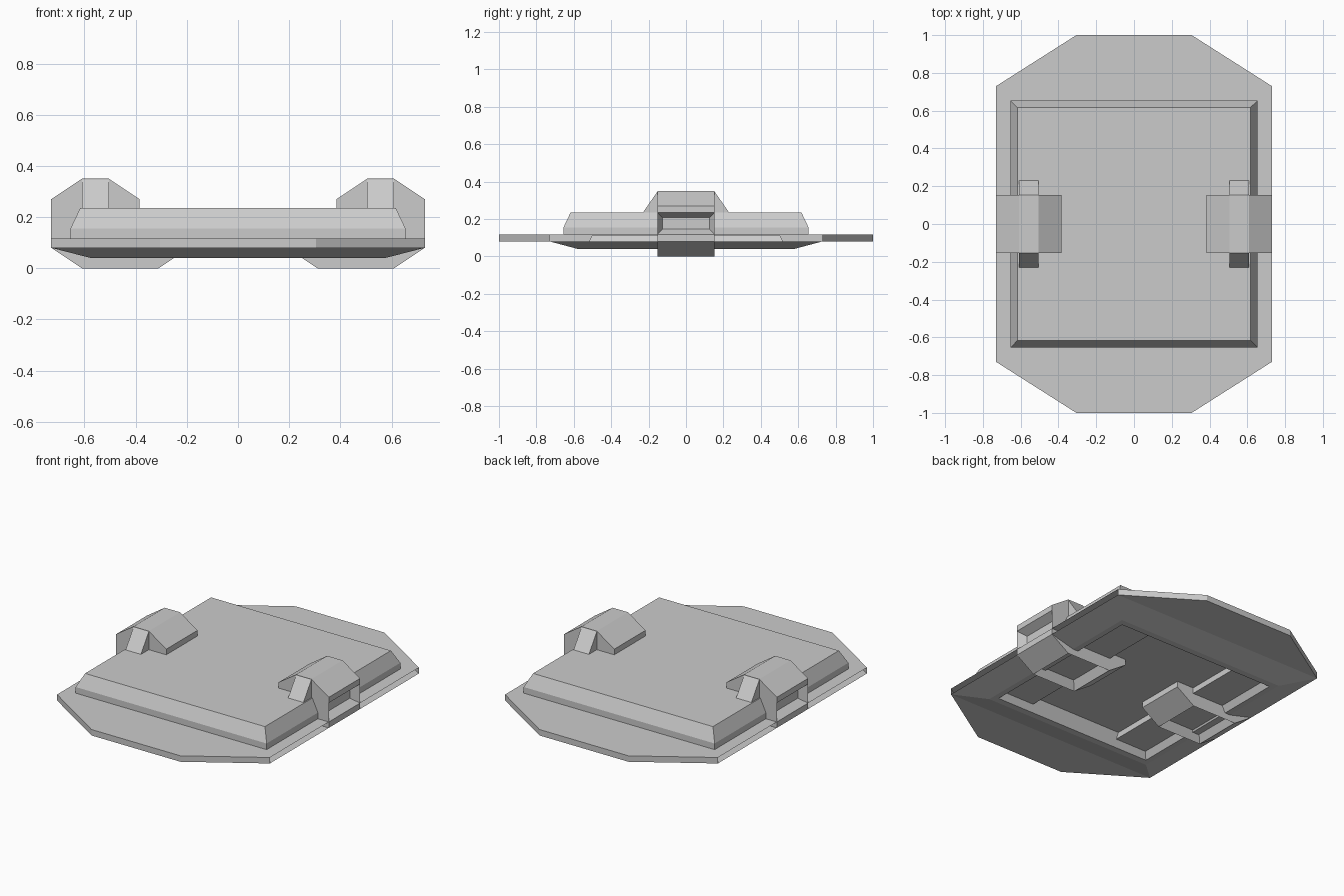
import bpy, bmesh

if "Cube" in bpy.data.objects:
    bpy.data.objects.remove(bpy.data.objects["Cube"])


def finish(bm, name):
    bmesh.ops.recalc_face_normals(bm, faces=bm.faces)
    mesh = bpy.data.meshes.new(name)
    bm.to_mesh(mesh)
    bm.free()
    obj = bpy.data.objects.new(name, mesh)
    bpy.context.collection.objects.link(obj)
    return obj


def prism(points, half, axis):
    """Extrude a closed profile: axis 'y' takes (x, z), 'x' takes (y, z)."""
    bm = bmesh.new()

    def place(p, d):
        return (p[0], d, p[1]) if axis == 'y' else (d, p[0], p[1])

    a = [bm.verts.new(place(p, half[0])) for p in points]
    b = [bm.verts.new(place(p, half[1])) for p in points]
    n = len(points)
    bm.faces.new(a)
    bm.faces.new(b[::-1])
    for i in range(n):
        bm.faces.new((a[i], b[i], b[(i + 1) % n], a[(i + 1) % n]))
    bmesh.ops.recalc_face_normals(bm, faces=bm.faces)
    return bm


def mirror_x(obj):
    mod = obj.modifiers.new("mirror", 'MIRROR')
    mod.use_axis[0] = True


# Base plate: square rings from recess ceiling, round the rim, to the raised panel
rings = [(.50, .50, .115), (.54, .54, .04), (.575, .58, .04), (.73, .73, .08),
         (.73, .73, .117), (.655, .655, .117), (.655, .655, .155), (.617, .617, .235)]
bm = bmesh.new()
loops = [[bm.verts.new((sx * x, sy * y, z))
          for sx, sy in ((-1, -1), (1, -1), (1, 1), (-1, 1))] for x, y, z in rings]
for lo, hi in zip(loops, loops[1:]):
    for i in range(4):
        j = (i + 1) % 4
        bm.faces.new((lo[i], lo[j], hi[j], hi[i]))
bm.faces.new(loops[0])
bm.faces.new(loops[-1])
bmesh.ops.recalc_face_normals(bm, faces=bm.faces)

# Tapered end flanges pulled out of the front and back rim faces
ends = [f for f in bm.faces
        if all(abs(abs(v.co.y) - .73) < 1e-4 for v in f.verts)]
for face in ends:
    out = bmesh.ops.extrude_discrete_faces(bm, faces=[face])["faces"][0]
    for v in out.verts:
        v.co.y = 1.0 if v.co.y > 0 else -1.0
        v.co.x *= .305 / .73
finish(bm, "base_plate")

# Side clamps: wrap over the panel edge, with sunken outer and lower faces
profile = [(.61, .35), (.73, .27), (.73, .235), (.73, .117), (.73, .08),
           (.61, 0), (.31, 0), (.19, .08), (.19, .15), (.385, .15), (.385, .27), (.505, .35)]
bm = prism(profile, (-.153, .153), 'y')
sunken = []
for f in bm.faces:
    c = f.calc_center_median()
    outer = abs(c.x - .73) < 1e-4 and abs(c.z - .176) < .01
    if outer or abs(c.z) < 1e-4:
        sunken.append(f)
bmesh.ops.inset_individual(bm, faces=sunken, thickness=.04, depth=-.05)
mirror_x(finish(bm, "side_clamp"))

# Wedge ribs in front of and behind each clamp
rib = [(-.15, .35), (.15, .35), (.23, .235), (.23, .225), (-.23, .225), (-.23, .235)]
mirror_x(finish(prism(rib, (.505, .61), 'x'), "clamp_rib"))
